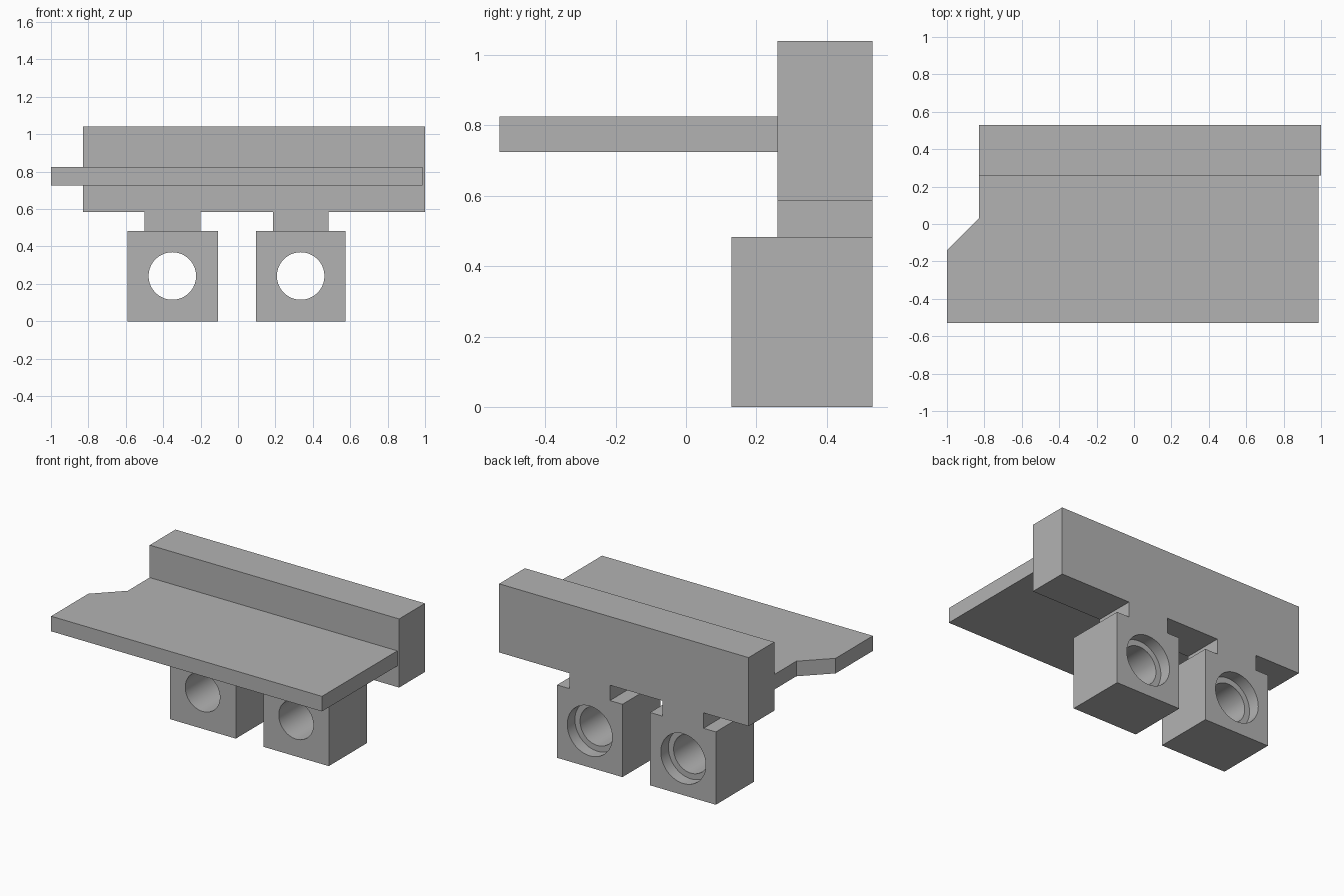
import bpy
import bmesh
import math
from mathutils import Matrix

cube = bpy.data.objects.get("Cube")
if cube:
    bpy.data.objects.remove(cube, do_unlink=True)

grey = bpy.data.materials.new("plain grey")
grey.use_nodes = True
grey.diffuse_color = (0.45, 0.45, 0.45, 1)
grey.node_tree.nodes["Principled BSDF"].inputs["Base Color"].default_value = grey.diffuse_color


def make_object(name, bm):
    bmesh.ops.recalc_face_normals(bm, faces=bm.faces)
    mesh = bpy.data.meshes.new(name)
    bm.to_mesh(mesh)
    bm.free()
    mesh.materials.append(grey)
    obj = bpy.data.objects.new(name, mesh)
    bpy.context.collection.objects.link(obj)
    return obj


def prism(name, points, offset):
    """Extrude a closed outline by an offset vector."""
    bm = bmesh.new()
    face = bm.faces.new([bm.verts.new(p) for p in points])
    moved = bmesh.ops.extrude_face_region(bm, geom=[face], use_keep_orig=True)
    verts = [v for v in moved["geom"] if isinstance(v, bmesh.types.BMVert)]
    bmesh.ops.translate(bm, verts=verts, vec=offset)
    return make_object(name, bm)


def cylinder(name, x, z, radius, y0, y1):
    """Cylinder running front to back."""
    bm = bmesh.new()
    place = Matrix.Translation((x, (y0 + y1) / 2, z)) @ Matrix.Rotation(math.pi / 2, 4, "X")
    bmesh.ops.create_cone(bm, cap_ends=True, segments=64, radius1=radius,
                          radius2=radius, depth=y1 - y0, matrix=place)
    return make_object(name, bm)


def combine(target, tool, operation):
    """Apply a boolean and discard its helper."""
    mod = target.modifiers.new(operation, "BOOLEAN")
    mod.object, mod.operation, mod.solver = tool, operation, "EXACT"
    with bpy.context.temp_override(object=target, active_object=target):
        bpy.ops.object.modifier_apply(modifier=mod.name)
    bpy.data.objects.remove(tool, do_unlink=True)


BACK, RAIL_FRONT, BLOCK_FRONT = 0.53, 0.26, 0.13
RAIL_BOTTOM, BLOCK_TOP = 0.585, 0.483
HOLE_Z = 0.242

# Upright rail with two necks hanging below it
outline = [(-0.83, 1.04), (-0.83, RAIL_BOTTOM)]
for left, right in ((-0.5, -0.2), (0.187, 0.483)):
    outline += [(left, RAIL_BOTTOM), (left, BLOCK_TOP), (right, BLOCK_TOP), (right, RAIL_BOTTOM)]
outline += [(1, RAIL_BOTTOM), (1, 1.04)]
bracket = prism("rail_with_mounting_blocks", [(x, RAIL_FRONT, z) for x, z in outline],
                (0, BACK - RAIL_FRONT, 0))

# Mounting blocks, each with a through hole and a wider recess at the back
for left, right, hole_x in ((-0.59, -0.107, -0.351), (0.095, 0.575, 0.335)):
    corners = [(left, 0), (right, 0), (right, BLOCK_TOP), (left, BLOCK_TOP)]
    block = prism("block", [(x, BLOCK_FRONT, z) for x, z in corners], (0, BACK - BLOCK_FRONT, 0))
    combine(block, cylinder("bore", hole_x, HOLE_Z, 0.127, 0, 0.6), "DIFFERENCE")
    combine(block, cylinder("recess", hole_x, HOLE_Z, 0.165, BACK - 0.08, 0.6), "DIFFERENCE")
    combine(bracket, block, "UNION")

# Flat shelf with a clipped corner
shelf_outline = [(-1, -0.53), (0.987, -0.53), (0.987, RAIL_FRONT),
                 (-0.83, RAIL_FRONT), (-0.83, 0.03), (-1, -0.14)]
shelf = prism("shelf", [(x, y, 0.725) for x, y in shelf_outline], (0, 0, 0.1))

# Smooth bores, crisp edges
bpy.ops.object.select_all(action="DESELECT")
bracket.select_set(True)
bpy.context.view_layer.objects.active = bracket
bpy.ops.object.shade_smooth_by_angle(angle=math.radians(30))
